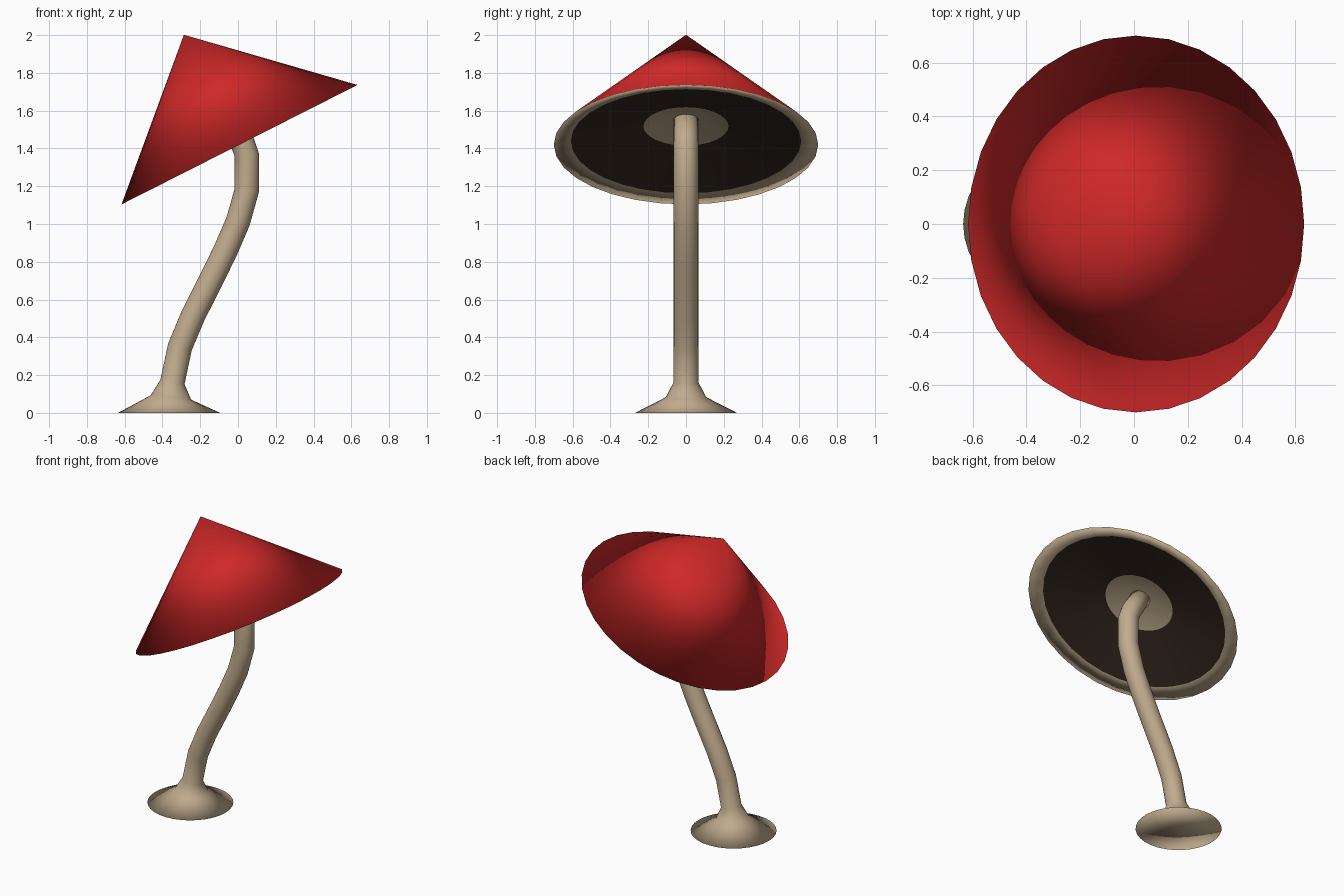
import bpy, bmesh, math
from mathutils import Matrix, Vector

if "Cube" in bpy.data.objects:
    bpy.data.objects.remove(bpy.data.objects["Cube"])

SIDES = 32


def material(name, rgb):
    m = bpy.data.materials.new(name)
    m.diffuse_color = (*rgb, 1.0)
    m.use_nodes = True
    m.node_tree.nodes["Principled BSDF"].inputs["Base Color"].default_value = m.diffuse_color
    return m


red = material("red", (0.62, 0.021, 0.021))
tan = material("tan", (0.53, 0.41, 0.27))
dark = material("dark brown", (0.036, 0.022, 0.014))


def make_object(name, bm, mats):
    bmesh.ops.recalc_face_normals(bm, faces=bm.faces)
    for f in bm.faces:
        f.smooth = True
    mesh = bpy.data.meshes.new(name)
    bm.to_mesh(mesh)
    bm.free()
    for m in mats:
        mesh.materials.append(m)
    ob = bpy.data.objects.new(name, mesh)
    bpy.context.collection.objects.link(ob)
    return ob


def ring(bm, radius, matrix):
    """Circle of vertices placed by a matrix."""
    return [bm.verts.new(matrix @ Vector((radius * math.cos(2 * math.pi * i / SIDES),
                                          radius * math.sin(2 * math.pi * i / SIDES), 0)))
            for i in range(SIDES)]


def bridge(bm, a, b, mat=0):
    for i in range(SIDES):
        j = (i + 1) % SIDES
        bm.faces.new((a[i], a[j], b[j], b[i])).material_index = mat


def fan(bm, a, tip, mat=0):
    v = bm.verts.new(tip)
    for i in range(SIDES):
        bm.faces.new((a[i], a[(i + 1) % SIDES], v)).material_index = mat


# Cap: tilted cone with a shallow hollow underside (lip, gills, centre)
RADIUS, HEIGHT, HOLLOW = 0.70, 0.652, 0.16
bm = bmesh.new()
rings = [ring(bm, r, Matrix.Translation((0, 0, HOLLOW * (1 - r / RADIUS))))
         for r in (RADIUS, 0.61, 0.225)]
fan(bm, rings[0], (0, 0, HEIGHT), 0)
bridge(bm, rings[0], rings[1], 1)
bridge(bm, rings[1], rings[2], 2)
fan(bm, rings[2], (0, 0, HOLLOW), 1)
cap = make_object("mushroom_cap", bm, [red, tan, dark])
cap.matrix_world = (Matrix.Translation((0.008, 0, 1.42))
                    @ Matrix.Rotation(math.radians(-26.85), 4, 'Y'))

# Stem: bent tube with a flared foot, as (x, z, radius)
path = [(-0.365, 0.0, 0.27), (-0.355, 0.082, 0.107), (-0.347, 0.164, 0.065),
        (-0.307, 0.35, 0.065), (-0.238, 0.515, 0.065), (-0.132, 0.725, 0.065),
        (-0.066, 0.86, 0.065), (0.0, 1.013, 0.065), (0.047, 1.18, 0.065),
        (0.047, 1.365, 0.065), (0.022, 1.435, 0.065), (-0.06, 1.565, 0.065)]
bm = bmesh.new()
rings = []
for k, (x, z, r) in enumerate(path):
    a, b = path[max(k - 1, 0)], path[min(k + 1, len(path) - 1)]
    lean = math.atan2(b[0] - a[0], b[1] - a[1]) if k else 0.0
    rings.append(ring(bm, r, Matrix.Translation((x, 0, z)) @ Matrix.Rotation(lean, 4, 'Y')))
for a, b in zip(rings, rings[1:]):
    bridge(bm, a, b)
fan(bm, rings[0], (path[0][0], 0, 0))
fan(bm, rings[-1], (path[-1][0], 0, path[-1][1]))
make_object("mushroom_stem", bm, [tan])
